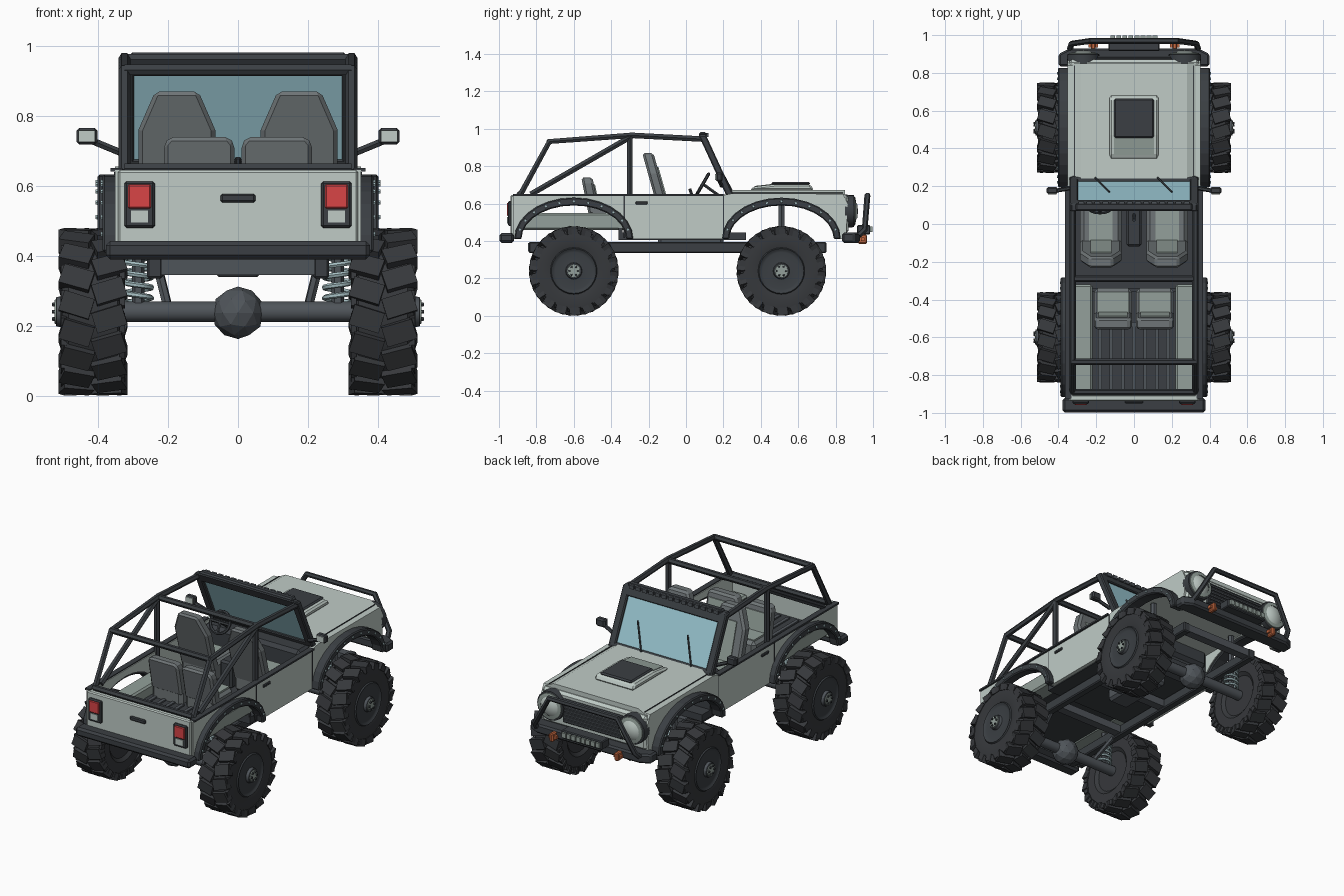
import bpy, bmesh, math
from mathutils import Matrix, Vector

if "Cube" in bpy.data.objects:
    bpy.data.objects.remove(bpy.data.objects["Cube"])

def material(name, *rgb):
    m = bpy.data.materials.new(name)
    m.use_nodes = True
    m.diffuse_color = [(c / 255) ** 2.2 for c in rgb] + [1]
    m.node_tree.nodes["Principled BSDF"].inputs["Base Color"].default_value = m.diffuse_color
    return m

PAINT = material("pale grey paint", 190, 202, 197)
TRIM = material("charcoal trim", 61, 65, 69)
RUBBER = material("tyre rubber", 57, 59, 62)
FRAME = material("chassis grey", 80, 85, 90)
GLASS = material("blue glass", 152, 197, 208)
RED = material("red lens", 215, 70, 72)
ORANGE = material("orange hook", 195, 104, 66)
SEAT = material("seat grey", 110, 116, 118)
LINER = material("liner green grey", 146, 159, 153)
STEEL = material("pale steel", 165, 190, 194)

def finish(name, bm, mat, mirror=False, bevel=0, smooth=None):
    bmesh.ops.recalc_face_normals(bm, faces=bm.faces[:])
    me = bpy.data.meshes.new(name)
    bm.to_mesh(me)
    bm.free()
    me.materials.append(mat)
    if smooth:
        me.polygons.foreach_set("use_smooth", [True] * len(me.polygons))
        me.set_sharp_from_angle(angle=math.radians(smooth))
    ob = bpy.data.objects.new(name, me)
    bpy.context.collection.objects.link(ob)
    if bevel:
        b = ob.modifiers.new("bevel", "BEVEL")
        b.width, b.segments = bevel, 1
    if mirror:
        ob.modifiers.new("mirror", "MIRROR").use_mirror_merge = False
    return ob

def box(name, mat, x, y, z, mirror=False, bevel=0):
    bm = bmesh.new()
    bmesh.ops.create_cube(bm, size=1)
    for v in bm.verts:
        v.co = [r[0] if c < 0 else r[1] for c, r in zip(v.co, (x, y, z))]
    return finish(name, bm, mat, mirror, bevel)

def prism(name, mat, pts, axis, a, b, **kw):
    bm = bmesh.new()
    f = bm.faces.new([bm.verts.new((*p[:axis], a, *p[axis:])) for p in pts])
    new = bmesh.ops.extrude_face_region(bm, geom=[f])["geom"]
    for v in new:
        if isinstance(v, bmesh.types.BMVert):
            v.co[axis] = b
    return finish(name, bm, mat, **kw)

def tube(name, mat, paths, r, mirror=False, closed=False):
    cu = bpy.data.curves.new(name, "CURVE")
    cu.dimensions, cu.bevel_depth, cu.bevel_resolution, cu.use_fill_caps = "3D", r, 1, True
    for path in paths:
        sp = cu.splines.new("POLY")
        sp.points.add(len(path) - 1)
        sp.use_cyclic_u = closed
        for p, co in zip(sp.points, path):
            p.co = (*co, 1)
    tmp = bpy.data.objects.new(name + " path", cu)
    bpy.context.collection.objects.link(tmp)
    bpy.context.view_layer.update()
    bm = bmesh.new()
    bm.from_mesh(bpy.data.meshes.new_from_object(tmp.evaluated_get(bpy.context.evaluated_depsgraph_get())))
    bpy.data.objects.remove(tmp)
    return finish(name, bm, mat, mirror, smooth=50)

def lathe(name, mat, profile, cent, axis=0, steps=28, mirror=True):
    bm = bmesh.new()
    ax = Vector([i == axis for i in range(3)])
    vs = [bm.verts.new(Vector(cent) + ax * d + Vector((0, 0, r))) for d, r in profile]
    es = [bm.edges.new(p) for p in zip(vs, vs[1:])]
    bmesh.ops.spin(bm, geom=vs + es, cent=cent, axis=ax, angle=math.tau, steps=steps, use_merge=True)
    bmesh.ops.remove_doubles(bm, verts=bm.verts[:], dist=1e-5)
    return finish(name, bm, mat, mirror, smooth=35)

def studs(name, mat, centres, r, depth):
    bm = bmesh.new()
    for c in centres:
        bmesh.ops.create_cone(bm, cap_ends=True, segments=6, radius1=r, radius2=r * .8, depth=depth,
                              matrix=Matrix.Translation(c) @ Matrix.Rotation(math.pi / 2, 4, "Y"))
    finish(name, bm, mat, True)

def arc(cy, a, b, n=14):
    return [(cy - a * math.cos(math.pi * i / n), 0.41 + b * math.sin(math.pi * i / n)) for i in range(n + 1)]

# Wheels, axles, suspension and flares
REAR, FRONT, AXLE_Z = -0.6, 0.51, 0.24
for end, y, out, inward in (("rear", REAR, .388, 1), ("front", FRONT, .402, -1)):
    hub = Vector((0.415, y, AXLE_Z))
    lathe(end + "_tyre", RUBBER, [(-.07, 0), (-.07, .12), (-.085, .14), (-.085, .2), (-.07, .22), (.07, .22),
                                  (.088, .203), (.093, .16), (.085, .125)], hub)
    lathe(end + "_rim", TRIM, [(.08, .128), (.092, .12), (.085, .11), (.082, .1), (.088, .05), (.088, 0)], hub)
    lathe(end + "_hub", FRAME, [(.08, .046), (.104, .042), (.106, .04), (.106, 0)], hub, steps=16)
    lathe(end + "_hub_cap", LINER, [(.1, .036), (.11, .034), (.11, 0)], hub, steps=12)
    ring = [hub + Vector((.111, .024 * math.cos(a * math.pi / 3), .024 * math.sin(a * math.pi / 3))) for a in range(6)]
    studs(end + "_wheel_nuts", TRIM, ring, .007, .012)
    bm = bmesh.new()
    for i in range(18):
        for s in (-1, 1):
            turn = Matrix.Translation(hub) @ Matrix.Rotation((i + s / 4) * math.tau / 18, 4, "X")
            bmesh.ops.create_cube(bm, size=1, matrix=turn @ Matrix.Translation((s * .047, 0, .216))
                                  @ Matrix.Rotation(s * .3, 4, "Z") @ Matrix.Diagonal((.09, .06, .042, 1)))
            bmesh.ops.create_cube(bm, size=1, matrix=turn @ Matrix.Translation((s * .084, s * .014, .21))
                                  @ Matrix.Diagonal((.016, .056, .03, 1)))
    finish(end + "_tread", bm, RUBBER, True)
    lathe(end + "_axle", FRAME, [(-.36, 0), (-.36, .03), (.36, .03), (.36, 0)], (0, y, AXLE_Z), steps=12, mirror=False)
    bm = bmesh.new()
    bmesh.ops.create_icosphere(bm, subdivisions=2, radius=.075, matrix=Matrix.Translation((0, y, .237)))
    finish(end + "_differential", bm, FRAME)
    coil = [(.285 + .038 * math.cos(t * .6), y + .038 * math.sin(t * .6), .265 + t * .0028) for t in range(53)]
    tube(end + "_spring", STEEL, [coil], .008, mirror=True)
    tube(end + "_damper", FRAME, [[(.285, y, .25), (.285, y, .48 if y < 0 else .6)]], .018, mirror=True)
    tube(end + "_links", FRAME, [[(.2, y, .25), (.225, y + inward * .15, .35)]], .014, mirror=True)
    prism(end + "_flare", TRIM, arc(y, .318, .222) + arc(y, .28, .18)[::-1], 0, .33, out, mirror=True, bevel=.006)
    studs(end + "_flare_bolts", STEEL, [(out + .001, *p) for p in arc(y, .299, .201, 12)[1:-1]], .008, .008)

# Ladder frame
box("frame_rail", TRIM, (.215, .26), (-.84, .75), (.335, .395), True, .006)
for y in (-.82, -.4, -.02, .3, .72):
    box("crossmember", FRAME, (-.22, .22), (y - .025, y + .025), (.345, .39))
box("gearbox", FRAME, (-.07, .07), (-.15, .2), (.34, .42), bevel=.015)

# Body sides with wheel arches
side = ([(-.925, .645), (-.925, .41)] + arc(REAR, .295, .195) + arc(FRONT, .295, .195)
        + [(.855, .41), (.865, .6), (.84, .652), (.25, .655), (.2, .645)])
prism("body_side", PAINT, side, 0, .325, .352, mirror=True)
box("belt_rail", TRIM, (.33, .364), (-.925, .2), (.641, .651), True)
for y in (-.33, .2):
    box("door_seam", TRIM, (.35, .354), (y - .003, y + .003), (.415, .64), True)
box("door_handle", TRIM, (.35, .362), (-.27, -.205), (.595, .612), True, .004)

# Tailgate, rear lamps and bumper
box("tailgate", PAINT, (-.343, .343), (-.938, -.905), (.43, .645), bevel=.006)
box("tailgate_handle", TRIM, (-.05, .05), (-.95, -.935), (.553, .577), bevel=.005)
box("tail_lamp_frame", TRIM, (.238, .325), (-.952, -.93), (.48, .613), True, .006)
box("tail_lamp", RED, (.249, .315), (-.958, -.94), (.535, .604), True, .004)
box("reverse_lamp", PAINT, (.258, .306), (-.956, -.94), (.495, .529), True)
box("rear_bumper", TRIM, (-.378, .378), (-.998, -.92), (.39, .442), bevel=.012)

# Cabin floor and load bed
box("cabin_floor", TRIM, (-.33, .33), (-.36, .32), (.405, .445))
box("bed_floor", TRIM, (-.225, .225), (-.91, -.34), (.465, .49))
for i in range(7):
    box("bed_rib", FRAME, (-.19 + i * .06, -.17 + i * .06), (-.88, -.52), (.488, .498))
box("wheel_house", LINER, (.22, .326), (-.9, -.32), (.46, .55), True, .01)
box("bed_bulkhead", TRIM, (-.325, .325), (-.36, -.34), (.43, .5))
box("centre_console", TRIM, (-.04, .04), (-.12, .12), (.44, .6), bevel=.012)
box("dashboard", TRIM, (-.32, .32), (.12, .26), (.52, .65), bevel=.02)
box("firewall", TRIM, (-.325, .325), (.22, .24), (.42, .64))
tube("gear_lever", TRIM, [[(0, .05, .59), (0, .02, .68)]], .009)

# Hood, scoop and nose
prism("hood", PAINT, [(-.345, .61), (-.335, .645), (-.3, .662), (-.28, .672), (.28, .672), (.3, .662),
                      (.335, .645), (.345, .61)], 1, .235, .85)
box("hood_seam", TRIM, (.313, .317), (.25, .84), (.655, .66), True)
prism("scoop", PAINT, [(.34, .67), (.36, .69), (.47, .703), (.665, .703), (.685, .67)], 0, -.13, .13, bevel=.01)
prism("scoop_ramp", LINER, [(.365, .688), (.365, .694), (.46, .705), (.46, .7)], 0, -.105, .105)
box("scoop_inlet", TRIM, (-.105, .105), (.455, .665), (.7, .716), bevel=.008)
box("nose_panel", PAINT, (-.345, .345), (.83, .87), (.44, .645), bevel=.015)
box("grille", TRIM, (-.2, .2), (.865, .882), (.475, .615), bevel=.006)
for i in range(6):
    box("grille_slat", FRAME, (-.19, .19), (.88, .89), (.485 + i * .021, .494 + i * .021))
head = (.268, .87, .56)
lathe("headlamp_bezel", TRIM, [(-.02, .088), (.028, .086), (.03, .076)], head, axis=1, steps=20)
lathe("headlamp_ring", LINER, [(.02, .08), (.034, .076), (.038, .056)], head, axis=1, steps=20)
lathe("headlamp", PAINT, [(.03, .06), (.046, .035), (.05, 0)], head, axis=1, steps=20)

# Front bumper, hoop and recovery hooks
half = [(.4, .835), (.4, .9), (.34, .93)]
prism("front_bumper", TRIM, half + [(-x, y) for x, y in half[::-1]], 2, .39, .445, bevel=.01)
hoop = [(.34, .925, .43), (.33, .955, .46), (.225, .97, .645)]
tube("bumper_hoop", TRIM, [hoop + [(-x, y, z) for x, y, z in hoop[::-1]]], .016)
box("bumper_light_housing", TRIM, (-.135, .135), (.915, .985), (.435, .485), bevel=.005)
for i in range(8):
    box("bumper_light", LINER, (-.125 + i * .032, -.1 + i * .032), (.98, .997), (.448, .477))
box("recovery_hook", ORANGE, (.203, .228), (.92, .968), (.385, .435), True, .006)
box("recovery_pin", ORANGE, (.19, .24), (.935, .955), (.4, .418), True)

# Windscreen
def slant(z0, z1, t0, t1):
    return [(.232 - (z - .655) * .46 + t, z) for z, t in ((z0, t0), (z0, t1), (z1, t1), (z1, t0))]

prism("windscreen_post", TRIM, slant(.645, .965, -.022, .018), 0, .297, .342, mirror=True, bevel=.006)
prism("windscreen_header", TRIM, slant(.915, .97, -.022, .018), 0, -.335, .335, bevel=.006)
prism("windscreen_sill", TRIM, slant(.645, .675, -.022, .02), 0, -.335, .335, bevel=.006)
prism("windscreen_glass", GLASS, slant(.67, .92, -.003, .003), 0, -.3, .3)
tube("wipers", TRIM, [[(x, .245, .67), (x + .075, .17, .81)] for x in (-.205, .125)], .005)
box("roof_light_bar", TRIM, (-.31, .31), (.07, .11), (.955, .982), bevel=.008)
for i in range(14):
    box("roof_light", FRAME, (-.295 + i * .043, -.265 + i * .043), (.105, .12), (.957, .978))

# Door mirrors
tube("mirror_arm", TRIM, [[(.335, .19, .695), (.42, .175, .73)]], .011, mirror=True)
box("mirror_shell", TRIM, (.402, .462), (.16, .195), (.718, .766), True, .008)
box("mirror_glass", PAINT, (.409, .456), (.156, .162), (.725, .759), True)

# Roll cage
tube("cage_side", TRIM, [[(.325, .09, .945), (.325, -.29, .965), (.325, -.73, .932), (.325, -.89, .64)],
                         [(.325, -.3, .965), (.325, -.3, .45)], [(.325, -.3, .955), (.325, -.83, .65)]],
     .017, mirror=True)
tube("cage_cross", TRIM, [[(-.325, y, z), (.325, y, z)] for y, z in ((-.29, .962), (-.73, .932), (-.89, .65))], .017)

# Seats, mirrored left and right
def seat(name, x, w, top, y, z, h, shoulder, lean, length):
    box(name + "_cushion", SEAT, (x - w, x + w), (y, y + length), (z - .12, z), True, .02)
    box(name + "_cushion_insert", LINER, (x - top, x + top), (y + .05, y + length - .02), (z - .01, z + .006), True)
    back = [(w, -.05), (w, shoulder), (top, h)]
    back = [(x + a, z + b) for a, b in back] + [(x - a, z + b) for a, b in back[::-1]]
    pad = [(x + a * top, z + b * h) for a, b in ((-.9, 0), (.9, 0), (.9, .75), (-.9, .75))]
    for o in (prism(name + "_back", SEAT, back, 1, y - .01, y + .05, mirror=True, bevel=.012),
              prism(name + "_back_insert", LINER, pad, 1, y + .048, y + .056, mirror=True)):
        for v in o.data.vertices:
            v.co.y -= (v.co.z - z) * lean

seat("front_seat", .175, .11, .062, -.14, .57, .3, .19, .28, .23)
seat("rear_seat", .111, .101, .085, -.52, .59, .15, .13, .2, .18)

# Steering wheel
wc, tilt = Vector((-.18, .09, .705)), Matrix.Rotation(math.radians(60), 3, "X")
rim = [wc + tilt @ Vector((.062 * math.cos(a), .062 * math.sin(a), 0)) for a in (math.tau * i / 16 for i in range(16))]
tube("steering_wheel", TRIM, [rim], .009, closed=True)
tube("steering_spokes", TRIM, [[rim[0], rim[8]], [wc, rim[12]], [wc, (-.18, .18, .64)]], .009)
